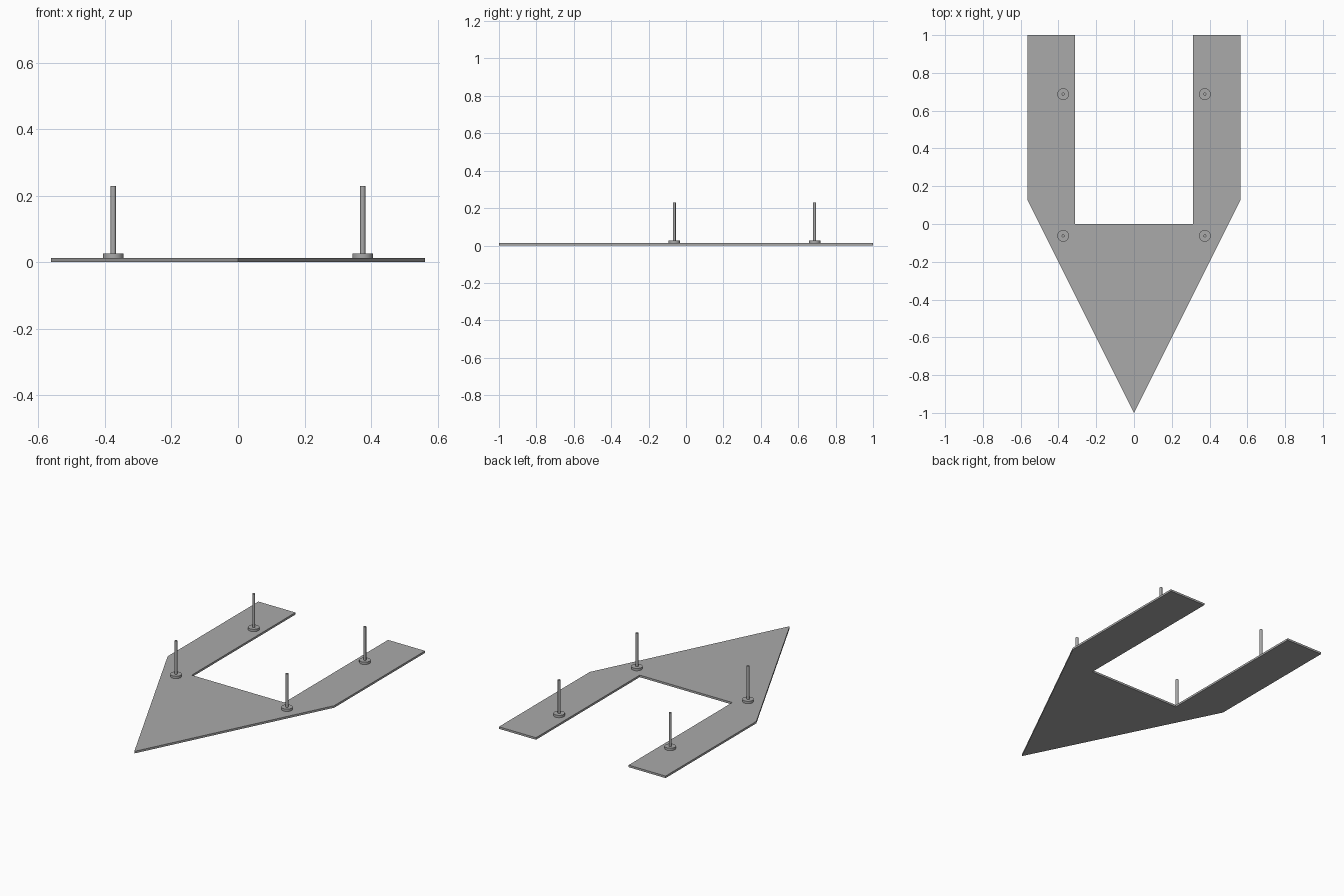
import bpy
import bmesh
from math import radians

cube = bpy.data.objects.get("Cube")
if cube:
    bpy.data.objects.remove(cube, do_unlink=True)

PLATE_TOP = 0.0125
COLLAR_TOP = 0.027
ROD_TOP = 0.23

grey = bpy.data.materials.new("plain grey")
grey.use_nodes = True
grey.diffuse_color = (0.4, 0.4, 0.4, 1)
grey.node_tree.nodes["Principled BSDF"].inputs["Base Color"].default_value = (0.4, 0.4, 0.4, 1)


def cylinder(name, x, y, radius, bottom, top):
    bpy.ops.mesh.primitive_cylinder_add(
        vertices=32, radius=radius, depth=top - bottom,
        location=(x, y, (bottom + top) / 2))
    obj = bpy.context.object
    obj.name = name
    obj.data.materials.append(grey)
    bpy.ops.object.shade_smooth_by_angle(angle=radians(30))


# Forked base plate: pointed at the front, two arms at the back
half = [(0, -1), (0.5625, 0.125), (0.5625, 1), (0.3125, 1), (0.3125, 0)]
outline = half + [(-x, y) for x, y in reversed(half[1:])]
bm = bmesh.new()
face = bm.faces.new([bm.verts.new((x, y, 0)) for x, y in outline])
result = bmesh.ops.extrude_face_region(bm, geom=[face])
top_verts = [v for v in result["geom"] if isinstance(v, bmesh.types.BMVert)]
bmesh.ops.translate(bm, verts=top_verts, vec=(0, 0, PLATE_TOP))
bmesh.ops.recalc_face_normals(bm, faces=bm.faces)
mesh = bpy.data.meshes.new("base_plate")
bm.to_mesh(mesh)
bm.free()
mesh.materials.append(grey)
bpy.context.collection.objects.link(bpy.data.objects.new("base_plate", mesh))

# Four upright rods, each standing in a round collar
for end, y in (("front", -0.0625), ("back", 0.6875)):
    for side, x in (("left", 0.375), ("right", -0.375)):
        cylinder(f"{end}_{side}_collar", x, y, 0.031, PLATE_TOP, COLLAR_TOP)
        cylinder(f"{end}_{side}_rod", x, y, 0.008, COLLAR_TOP, ROD_TOP)
